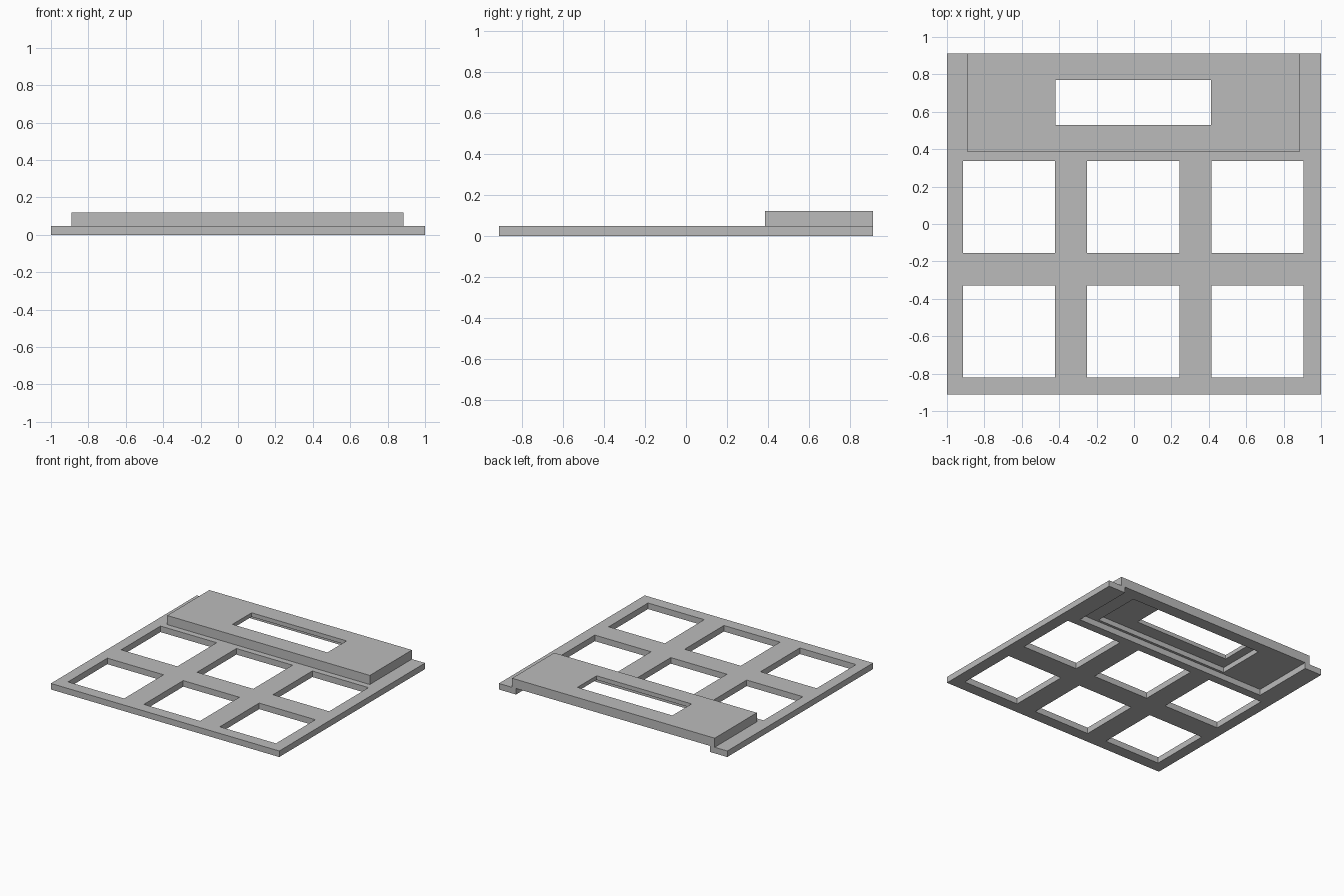
import bpy
from mathutils import Vector

old = bpy.data.objects.get("Cube")
if old:
    bpy.data.objects.remove(old, do_unlink=True)

grey = bpy.data.materials.new("plain grey")
grey.use_nodes = True
COLOUR = (0.5, 0.5, 0.5, 1)
grey.diffuse_color = COLOUR
grey.node_tree.nodes["Principled BSDF"].inputs["Base Color"].default_value = COLOUR


def box(name, x, y, z):
    """Axis-aligned box from (low, high) ranges."""
    bpy.ops.mesh.primitive_cube_add(size=1)
    ob = bpy.context.object
    ob.name = name
    low, high = (Vector(c) for c in zip(x, y, z))
    for v in ob.data.vertices:
        v.co = [a + (b - a) * (c + 0.5) for a, b, c in zip(low, high, v.co)]
    ob.data.materials.append(grey)
    return ob


def cut(target, name, x, y, z):
    """Subtract a box, apply the cut and drop the cutter."""
    cutter = box(name, x, y, z)
    cutter.hide_render = True
    mod = target.modifiers.new(name, 'BOOLEAN')
    mod.operation = 'DIFFERENCE'
    mod.solver = 'EXACT'
    mod.object = cutter
    bpy.context.view_layer.objects.active = target
    bpy.ops.object.modifier_apply(modifier=name)
    bpy.data.objects.remove(cutter, do_unlink=True)


BASE_TOP, LIP, TOP = 0.048, 0.088, 0.12
BACK = 0.912
THROUGH = (-0.1, 0.3)

# Base plate with six square openings and a notch open at the back
base = box("base_plate", (-1, 1), (-BACK, BACK), (0, BASE_TOP))
for x in (-0.915, -0.25, 0.415):
    for y in (-0.82, -0.155):
        cut(base, "opening_cutter", (x, x + 0.492), (y, y + 0.492), THROUGH)
cut(base, "notch_cutter", (-0.85, 0.85), (0.405, 1.1), THROUGH)

# Raised housing with a stepped recess below and a window through it
housing = box("display_housing", (-0.89, 0.885), (0.385, BACK), (BASE_TOP, TOP))
cut(housing, "recess_cutter", (-0.49, 0.69), (0.425, 0.815), (-0.1, LIP))
cut(housing, "window_cutter", (-0.42, 0.412), (0.53, 0.77), THROUGH)
